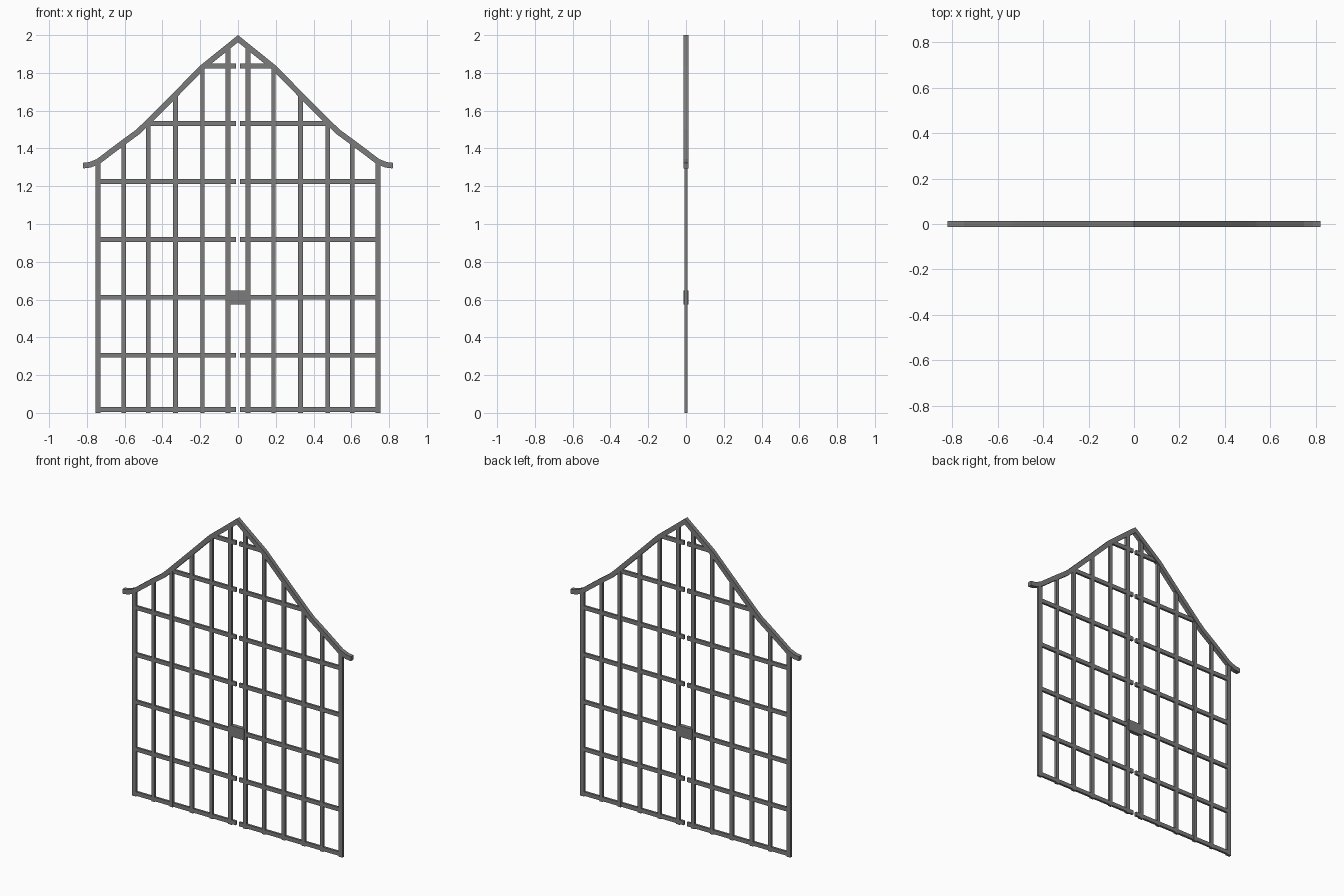
import bpy, bmesh
from mathutils import Vector

if "Cube" in bpy.data.objects:
    bpy.data.objects.remove(bpy.data.objects["Cube"])

iron = bpy.data.materials.new("grey_iron")
iron.diffuse_color = (0.2, 0.2, 0.2, 1)
iron.use_nodes = True
iron.node_tree.nodes["Principled BSDF"].inputs["Base Color"].default_value = iron.diffuse_color

# Centre line of the right half of the arched top rail (x, z)
ROOF = [(0, 1.981), (0.19, 1.828), (0.335, 1.681), (0.49, 1.526), (0.53, 1.488),
        (0.62, 1.422), (0.74, 1.331), (0.785, 1.313), (0.82, 1.309)]


def finish(name, bm, mirror=True):
    bmesh.ops.recalc_face_normals(bm, faces=bm.faces)
    me = bpy.data.meshes.new(name)
    bm.to_mesh(me)
    bm.free()
    me.materials.append(iron)
    ob = bpy.data.objects.new(name, me)
    bpy.context.collection.objects.link(ob)
    if mirror:
        m = ob.modifiers.new("mirror", 'MIRROR')
        m.use_mirror_merge = False
    return ob


def box(name, x0, x1, z0, z1, depth, mirror=True):
    bm = bmesh.new()
    bmesh.ops.create_cube(bm, size=1)
    for v in bm.verts:
        v.co = ((x0 + x1) / 2 + v.co.x * (x1 - x0), v.co.y * depth,
                (z0 + z1) / 2 + v.co.z * (z1 - z0))
    return finish(name, bm, mirror)


def interp(value, a, b):
    """Walk the roof line: find coordinate b where coordinate a equals value."""
    for p, q in zip(ROOF, ROOF[1:]):
        if min(p[a], q[a]) <= value <= max(p[a], q[a]):
            return p[b] + (q[b] - p[b]) * (value - p[a]) / (q[a] - p[a])


# Vertical bars, each running up into the top rail
for i, (x, w) in enumerate([(0.053, 0.026), (0.188, 0.022), (0.33, 0.026),
                            (0.475, 0.024), (0.605, 0.022), (0.741, 0.028)]):
    box(f"vertical_bar_{i}", x - w / 2, x + w / 2, 0, interp(x, 0, 1), 0.016)

# Cross bars, leaving a gap between the two gate leaves
for i, z in enumerate([0.018, 0.305, 0.612, 0.919, 1.224, 1.531, 1.836]):
    end = 0.74 if z < 1.3 else interp(z, 1, 0)
    box(f"cross_bar_{i}", 0.011, end, z - 0.013, z + 0.013, 0.0145)

# Lock plate across the gap
box("lock_plate", -0.052, 0.052, 0.575, 0.647, 0.026, False)

# Arched top rail: mitred strip along the roof line, given depth
bm = bmesh.new()
half, depth = 0.0148, 0.0135
rings = []
pts = [Vector(p) for p in ROOF]
for i, p in enumerate(pts):
    d0 = (p - pts[i - 1]).normalized() if i else (pts[1] - p).normalized()
    d1 = (pts[i + 1] - p).normalized() if i < len(pts) - 1 else Vector((1, 0))
    n0 = Vector((-d0.y, d0.x))
    n = (n0 + Vector((-d1.y, d1.x))).normalized()
    if i == 0:
        n = Vector((0, 1))          # vertical seam at the peak
    off = n * (half / n.dot(n0))
    rings.append([bm.verts.new((p.x + s * off.x, y, p.y + s * off.y))
                  for s, y in ((1, -depth), (1, depth), (-1, depth), (-1, -depth))])
for a, b in zip(rings, rings[1:]):
    for k in range(4):
        bm.faces.new((a[k], a[(k + 1) % 4], b[(k + 1) % 4], b[k]))
bm.faces.new(rings[0])
bm.faces.new(rings[-1])
finish("arched_top_rail", bm)
